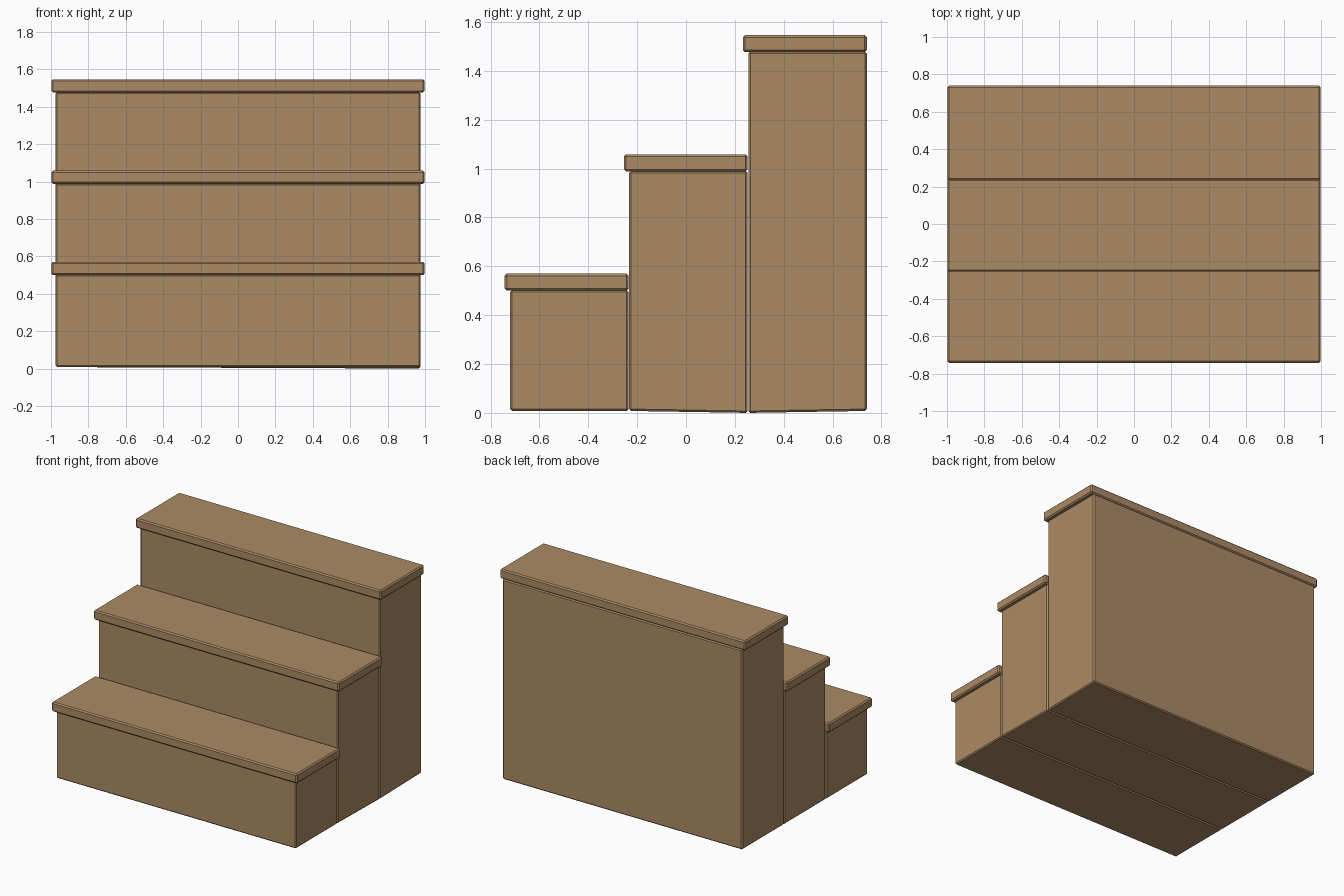
import bpy, bmesh

if "Cube" in bpy.data.objects:
    bpy.data.objects.remove(bpy.data.objects["Cube"])

wood = bpy.data.materials.new("tan wood")
wood.diffuse_color = (0.41, 0.257, 0.13, 1)
wood.use_nodes = True
wood.node_tree.nodes["Principled BSDF"].inputs["Base Color"].default_value = wood.diffuse_color


def box(name, x, y0, y1, z0, z1, bevel, settle=False):
    """Box symmetric in x with small chamfered edges."""
    bm = bmesh.new()
    bmesh.ops.create_cube(bm, size=1)
    for v in bm.verts:
        low = v.co.z < 0
        v.co = (x if v.co.x > 0 else -x,
                y1 if v.co.y > 0 else y0,
                z0 if low else z1)
        # the underside sags slightly at the right, around the last joint
        if settle and low and v.co.x > 0 and abs(v.co.y - 0.253) < 0.02:
            v.co.z = 0.0
    bmesh.ops.bevel(bm, geom=bm.edges[:], offset=bevel, segments=1,
                    affect='EDGES', profile=0.5)
    bmesh.ops.recalc_face_normals(bm, faces=bm.faces[:])
    mesh = bpy.data.meshes.new(name)
    bm.to_mesh(mesh)
    bm.free()
    mesh.materials.append(wood)
    obj = bpy.data.objects.new(name, mesh)
    bpy.context.collection.objects.link(obj)


# three steps: a solid block with an overhanging tread on each
for i in range(3):
    dy, dz = i * 0.4875, i * 0.488
    box(f"step_block_{i + 1}", 0.975, -0.72 + dy, -0.235 + dy,
        0.008, 0.502 + dz, 0.008, settle=True)
    box(f"step_tread_{i + 1}", 0.998, -0.742 + dy, -0.235 + dy,
        0.5 + dz, 0.57 + dz, 0.009)
